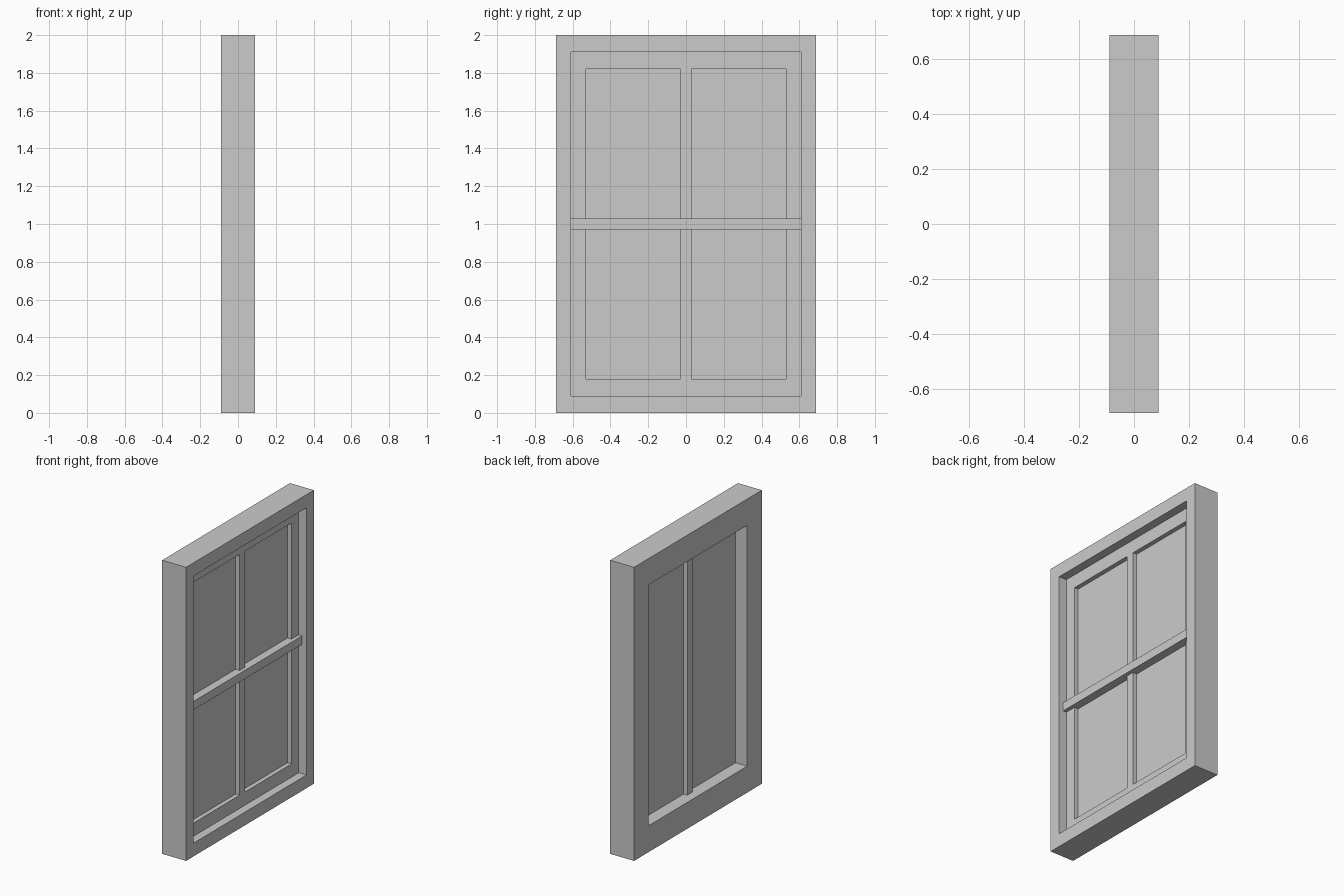
import bpy, bmesh

if "Cube" in bpy.data.objects:
    bpy.data.objects.remove(bpy.data.objects["Cube"])

HALF_DEPTH = 0.09
OUTER = (0.688, 0.0, 2.0)       # half width, bottom, top
REBATE = (0.608, 0.09, 1.91)
OPENING = (0.53, 0.18, 1.82)
SASH_X = 0.032


def finish(name, bm):
    bmesh.ops.recalc_face_normals(bm, faces=bm.faces)
    mesh = bpy.data.meshes.new(name)
    bm.to_mesh(mesh)
    bm.free()
    ob = bpy.data.objects.new(name, mesh)
    bpy.context.collection.objects.link(ob)
    return ob


def box(name, lo, hi):
    bm = bmesh.new()
    bmesh.ops.create_cube(bm, size=1)
    for v in bm.verts:
        v.co = [(a + b) / 2 + c * (b - a) for a, b, c in zip(lo, hi, v.co)]
    return finish(name, bm)


# Stepped frame: a closed profile of rectangular loops swept round the window
def stepped_frame(name, profile):
    bm = bmesh.new()
    loops = []
    for (w, z0, z1), x in profile:
        corners = [(-w, z0), (w, z0), (w, z1), (-w, z1)]
        loops.append([bm.verts.new((x, y, z)) for y, z in corners])
    for i, a in enumerate(loops):
        b = loops[(i + 1) % len(loops)]
        for j in range(4):
            k = (j + 1) % 4
            bm.faces.new((a[j], a[k], b[k], b[j]))
    return finish(name, bm)


stepped_frame("window_frame", [
    (OUTER, -HALF_DEPTH), (OUTER, HALF_DEPTH),
    (REBATE, HALF_DEPTH), (REBATE, SASH_X),
    (OPENING, SASH_X), (OPENING, -HALF_DEPTH)])

# Glass pane across the opening
w, z0, z1 = OPENING
box("glass_pane", (-0.002, -w, z0), (0.002, w, z1))

# Vertical glazing bar, flush with the sash
box("vertical_bar", (-0.03, -0.028, z0), (SASH_X, 0.028, z1))

# Horizontal rail, on the room side only, spanning the rebate
box("horizontal_rail", (0.0, -REBATE[0], 0.972), (0.058, REBATE[0], 1.03))
